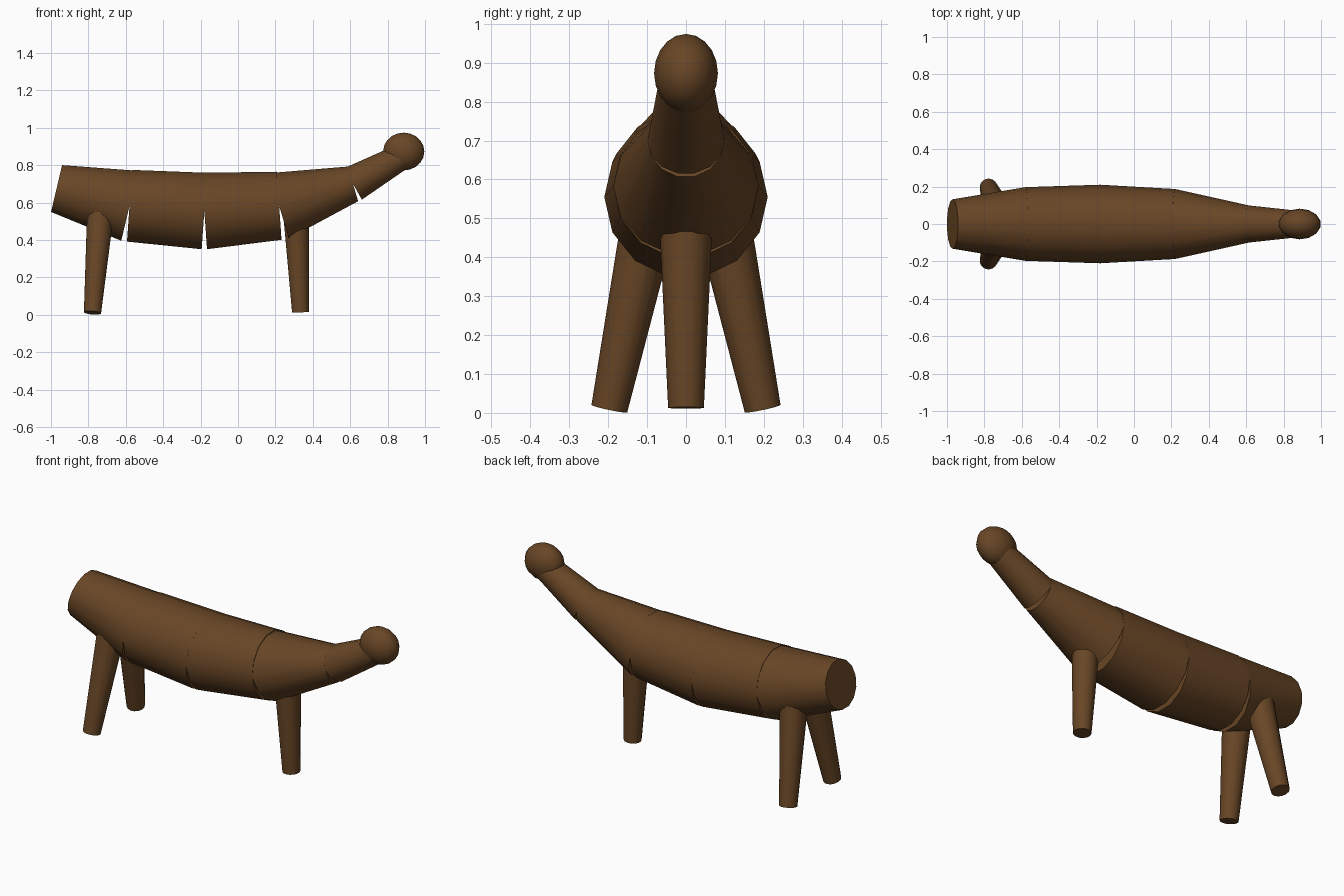
import bpy, bmesh, math
from mathutils import Vector, Matrix

if "Cube" in bpy.data.objects:
    bpy.data.objects.remove(bpy.data.objects["Cube"])

brown = bpy.data.materials.new("dark_brown")
brown.diffuse_color = (0.138, 0.061, 0.019, 1)
brown.use_nodes = True
brown.node_tree.nodes["Principled BSDF"].inputs["Base Color"].default_value = brown.diffuse_color


def finish(name, bm):
    mesh = bpy.data.meshes.new(name)
    bm.to_mesh(mesh)
    bm.free()
    mesh.materials.append(brown)
    ob = bpy.data.objects.new(name, mesh)
    bpy.context.collection.objects.link(ob)
    bpy.context.view_layer.objects.active = ob
    for o in bpy.context.selected_objects:
        o.select_set(False)
    ob.select_set(True)
    bpy.ops.object.shade_smooth_by_angle(angle=math.radians(40))
    return ob


def taper(name, a, b, ra, rb, sides=14):
    """Capped cone frustum from a to b."""
    a, b = Vector(a), Vector(b)
    z = (b - a).normalized()
    # keep a polygon corner towards the y side
    y = Vector((0, 1, 0))
    y = (y - z * y.dot(z)).normalized()
    x = y.cross(z)
    rot = Matrix((x, y, z)).transposed().to_4x4()
    bm = bmesh.new()
    bmesh.ops.create_cone(bm, cap_ends=True, segments=sides, radius1=ra,
                          radius2=rb, depth=(b - a).length)
    bm.transform(Matrix.Translation((a + b) / 2) @ rot)
    return finish(name, bm)


# Body and neck: separate frustums along a sagging line (x, z, radius)
spine = [(-0.97, 0.675, 0.132), (-0.58, 0.583, 0.197), (-0.18, 0.555, 0.21),
         (0.22, 0.583, 0.187), (0.615, 0.70, 0.099), (0.865, 0.84, 0.072)]
names = ["rump", "rear_body", "middle_body", "chest", "neck"]
for n, (x0, z0, r0), (x1, z1, r1) in zip(names, spine, spine[1:]):
    taper(n, (x0, 0, z0), (x1, 0, z1), r0, r1)

# Head: stretched ball
bm = bmesh.new()
bmesh.ops.create_uvsphere(bm, u_segments=14, v_segments=10, radius=1)
bm.transform(Matrix.Translation((0.886, 0, 0.873)) @ Matrix.Diagonal((0.113, 0.082, 0.101, 1)))
head = finish("head", bm)
head.data.shade_smooth()

# Legs: two splayed at the rear, one at the front
for side, s in (("left", 1), ("right", -1)):
    taper("rear_leg_" + side, (-0.778, s * 0.197, 0.011), (-0.731, s * 0.073, 0.60),
          0.047, 0.076)
taper("front_leg", (0.334, 0, 0.013), (0.310, 0, 0.55), 0.046, 0.071)
